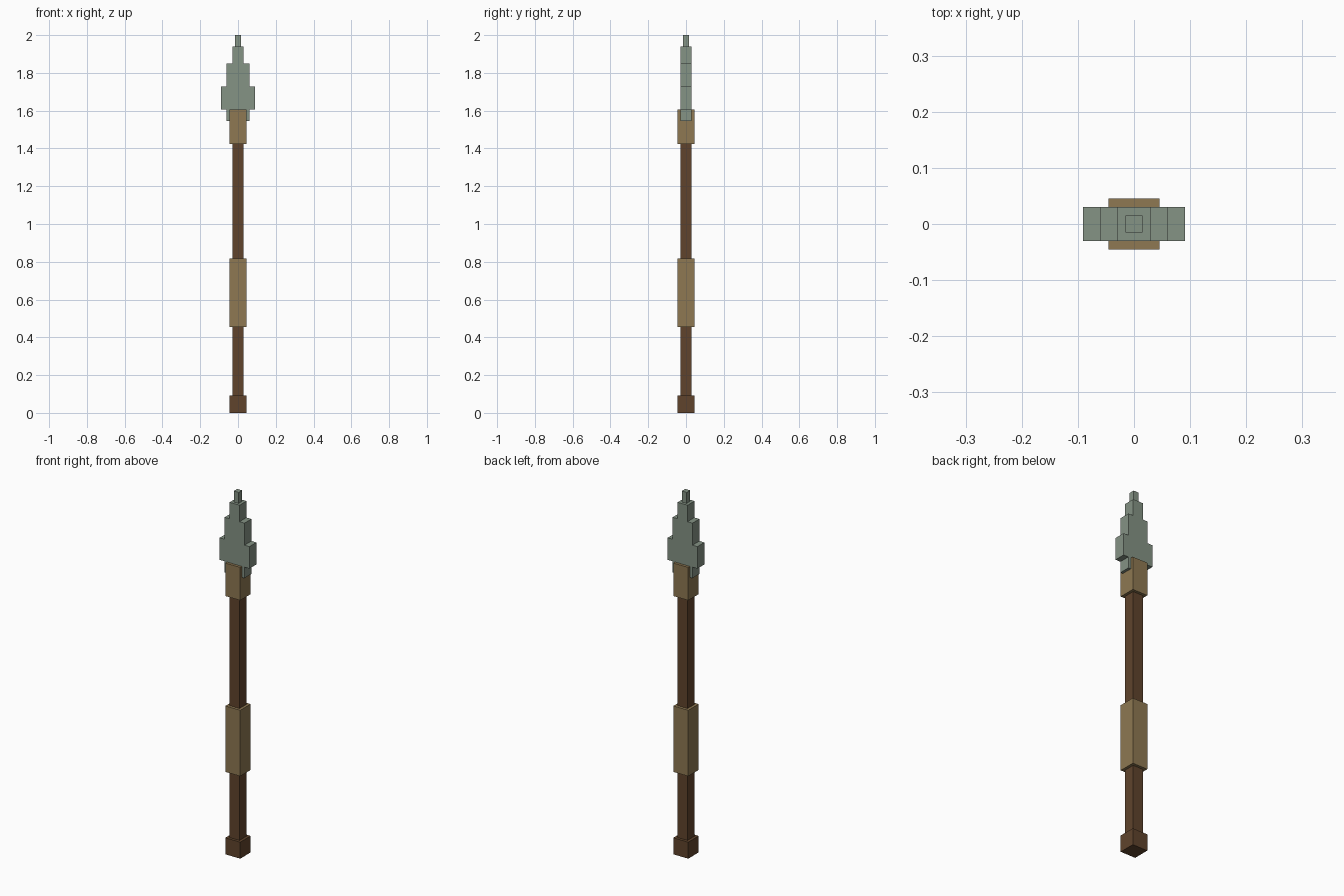
import bpy
import bmesh

cube = bpy.data.objects.get("Cube")
if cube:
    bpy.data.objects.remove(cube, do_unlink=True)

U = 2 / 66  # one block unit


def make_material(name, rgb):
    def linear(c):
        c /= 255
        return c / 12.92 if c <= 0.04045 else ((c + 0.055) / 1.055) ** 2.4
    colour = (*[linear(c) for c in rgb], 1)
    mat = bpy.data.materials.new(name)
    mat.use_nodes = True
    mat.diffuse_color = colour
    bsdf = mat.node_tree.nodes["Principled BSDF"]
    bsdf.inputs["Base Color"].default_value = colour
    bsdf.inputs["Roughness"].default_value = 0.9
    return mat


def extrude_outline(name, outline, half_depth, mat):
    """Turn an x-z outline (block units) into a solid centred on y = 0."""
    bm = bmesh.new()
    face = bm.faces.new([bm.verts.new((x * U, -half_depth * U, z * U)) for x, z in outline])
    result = bmesh.ops.extrude_face_region(bm, geom=[face])
    back = [v for v in result["geom"] if isinstance(v, bmesh.types.BMVert)]
    bmesh.ops.translate(bm, verts=back, vec=(0, 2 * half_depth * U, 0))
    bmesh.ops.recalc_face_normals(bm, faces=bm.faces)
    mesh = bpy.data.meshes.new(name)
    bm.to_mesh(mesh)
    bm.free()
    mesh.materials.append(mat)
    obj = bpy.data.objects.new(name, mesh)
    bpy.context.collection.objects.link(obj)
    return obj


def square_bar(name, half, bottom, top, mat):
    outline = [(-half, bottom), (half, bottom), (half, top), (-half, top)]
    return extrude_outline(name, outline, half, mat)


wood = make_material("dark wood", (96, 68, 44))
leather = make_material("tan leather", (142, 120, 82))
stone = make_material("grey green stone", (133, 147, 133))

# Pole with its end cap and wrappings
square_bar("shaft", 1, 2, 48, wood)
square_bar("butt_cap", 1.5, 0, 3, wood)
square_bar("grip_wrap", 1.5, 15, 27, leather)
square_bar("head_binding", 1.5, 47, 53, leather)

# Stepped blade: half width, bottom and top of each tier
tiers = [(2, 51, 53), (3, 53, 57), (2, 57, 61), (1, 61, 64)]
right_side = [p for w, low, high in tiers for p in ((w, low), (w, high))]
left_side = [(-x, z) for x, z in reversed(right_side)]
extrude_outline("blade", right_side + left_side, 1, stone)
square_bar("blade_tip", 0.5, 64, 66, stone)
